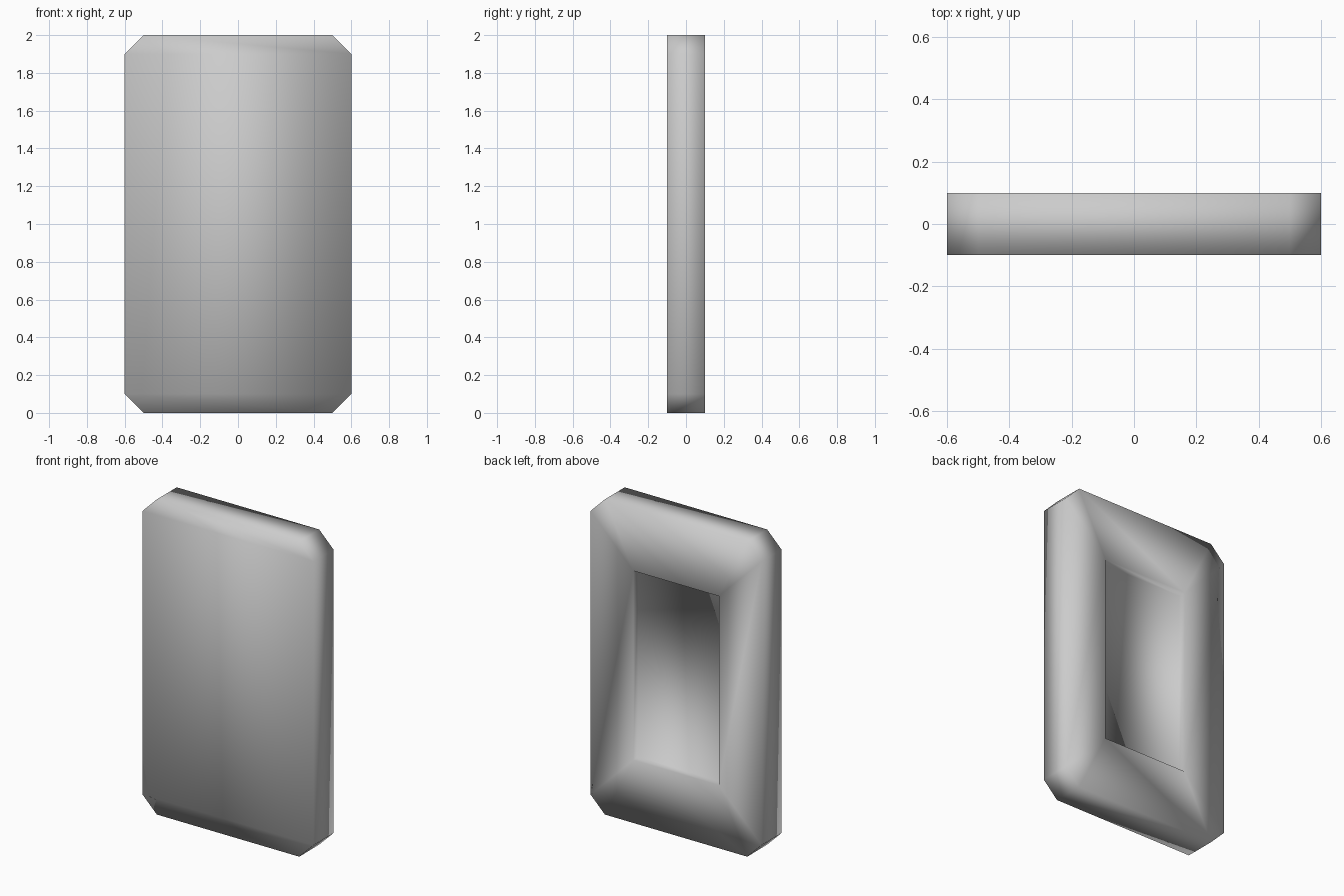
import bpy
import bmesh

cube = bpy.data.objects.get("Cube")
if cube:
    bpy.data.objects.remove(cube, do_unlink=True)

HALF_W, HALF_H, HALF_T = 0.6, 1.0, 0.1   # outer slab half sizes
CUT = 0.1                                # corner chamfer
OPEN_W, OPEN_H = 0.3, 0.6                # recess half sizes
FLOOR_Y = 0.05                           # recess floor

# Plain grey for the whole casing
grey = bpy.data.materials.new("plain_grey")
grey.use_nodes = True
colour = (0.6, 0.6, 0.6, 1)
grey.diffuse_color = colour
grey.node_tree.nodes["Principled BSDF"].inputs["Base Color"].default_value = colour

bm = bmesh.new()


def ring(points, y):
    return [bm.verts.new((x, y, z + HALF_H)) for x, z in points]


def bridge(a, b):
    n = len(a)
    for i in range(n):
        j = (i + 1) % n
        bm.faces.new((a[i], a[j], b[j], b[i]))


# Outline and recess corners, both running around in the same order
corners = [(1, -1), (1, 1), (-1, 1), (-1, -1)]
outline = []
for sx, sz in corners:
    pair = [(sx * (HALF_W - CUT), sz * HALF_H),
            (sx * HALF_W, sz * (HALF_H - CUT))]
    outline += pair if sx * sz < 0 else pair[::-1]
opening = [(sx * OPEN_W, sz * OPEN_H) for sx, sz in corners]

front = ring(outline, -HALF_T)
back = ring(outline, HALF_T)
rim = ring(opening, HALF_T)
floor = ring(opening, FLOOR_Y)

# Front panel: a tall middle, with a tapered strip at the top and bottom
for strip in ((1, 2, 5, 6), (2, 3, 4, 5), (6, 7, 0, 1)):
    bm.faces.new([front[i] for i in strip])

# Outer walls, recess walls and recess floor
bridge(front, back)
bridge(rim, floor)
bm.faces.new(floor)

# Back frame: a triangle at each chamfer and a quad along each side
for i in range(4):
    j = (i + 1) % 4
    bm.faces.new((back[2 * i], back[2 * i + 1], rim[i]))
    bm.faces.new((back[2 * i + 1], back[2 * j], rim[j], rim[i]))

bmesh.ops.recalc_face_normals(bm, faces=bm.faces)
for f in bm.faces:
    f.smooth = True

mesh = bpy.data.meshes.new("slab_casing")
bm.to_mesh(mesh)
bm.free()
mesh.materials.append(grey)
casing = bpy.data.objects.new("slab_casing", mesh)
bpy.context.collection.objects.link(casing)
